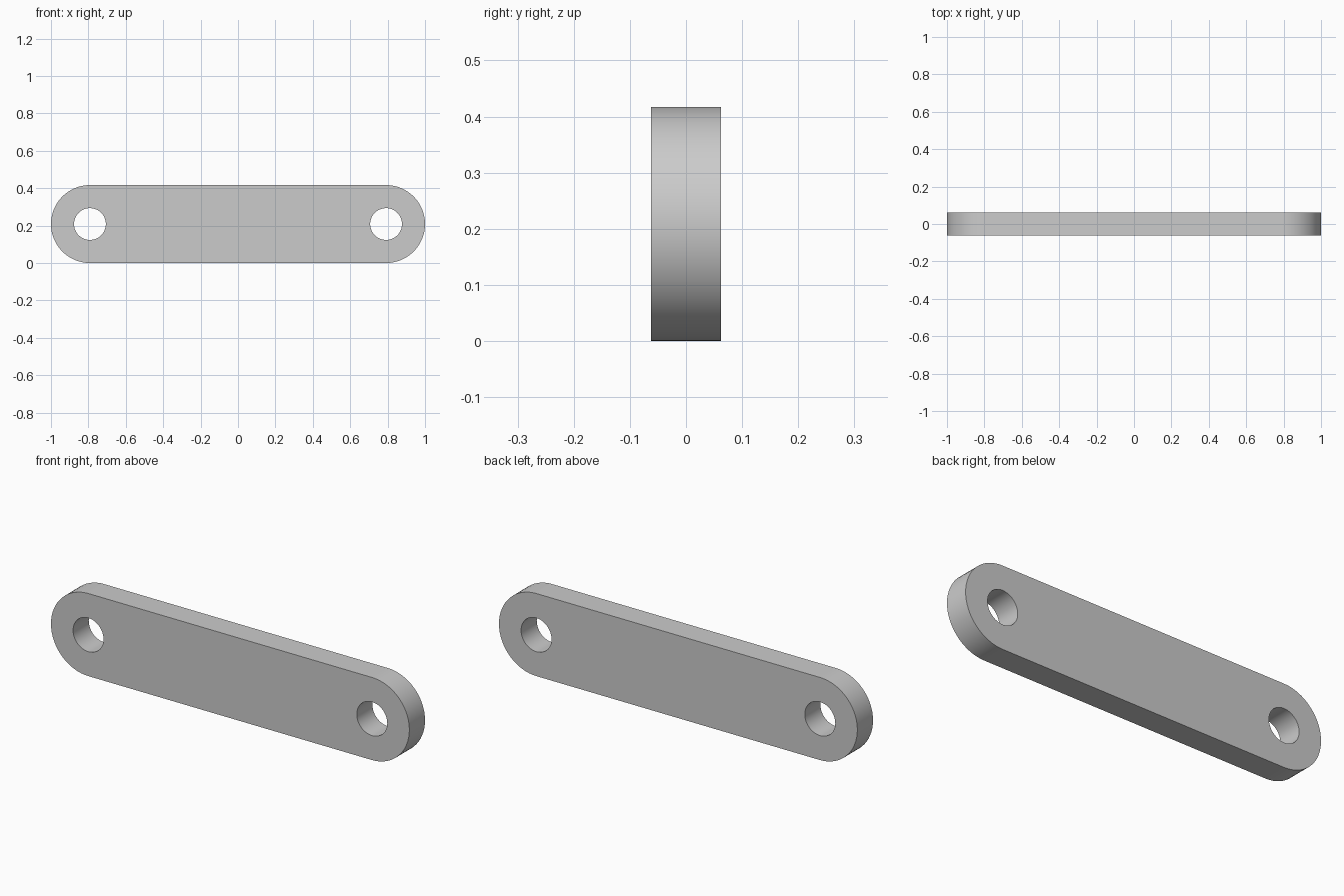
import bpy, bmesh
from math import cos, sin, pi, radians

if "Cube" in bpy.data.objects:
    bpy.data.objects.remove(bpy.data.objects["Cube"])

R = 0.2083          # end radius
HOLE = 0.085        # hole radius
CX = 1 - R          # hole centre offset
T = 0.0625          # half thickness
SEG = 32            # segments per half circle


def arc(cx, r, start, sweep, n, closed):
    count = n if closed else n + 1
    return [(cx + r * cos(start + sweep * i / n), -T, R + r * sin(start + sweep * i / n))
            for i in range(count)]


bm = bmesh.new()


def add_loop(points):
    vs = [bm.verts.new(p) for p in points]
    return [bm.edges.new((vs[i - 1], vs[i])) for i in range(len(vs))]


# Rounded outline and the two pin holes
edges = add_loop(arc(CX, R, -pi / 2, pi, SEG, False) + arc(-CX, R, pi / 2, pi, SEG, False))
for s in (-1, 1):
    edges += add_loop(arc(s * CX, HOLE, 0, 2 * pi, 2 * SEG, True))

# Fill the front face and extrude it to full thickness
bmesh.ops.triangle_fill(bm, use_beauty=True, use_dissolve=False, edges=edges, normal=(0, -1, 0))
ext = bmesh.ops.extrude_face_region(bm, geom=bm.faces[:], use_keep_orig=True)
bmesh.ops.translate(bm, vec=(0, 2 * T, 0),
                    verts=[g for g in ext["geom"] if isinstance(g, bmesh.types.BMVert)])
bmesh.ops.recalc_face_normals(bm, faces=bm.faces[:])

mesh = bpy.data.meshes.new("link_bar")
bm.to_mesh(mesh)
bm.free()
link_bar = bpy.data.objects.new("link_bar", mesh)
bpy.context.collection.objects.link(link_bar)

# Smooth the rounded sides, keep the rims sharp
bpy.context.view_layer.objects.active = link_bar
link_bar.select_set(True)
bpy.ops.object.shade_smooth_by_angle(angle=radians(30))
